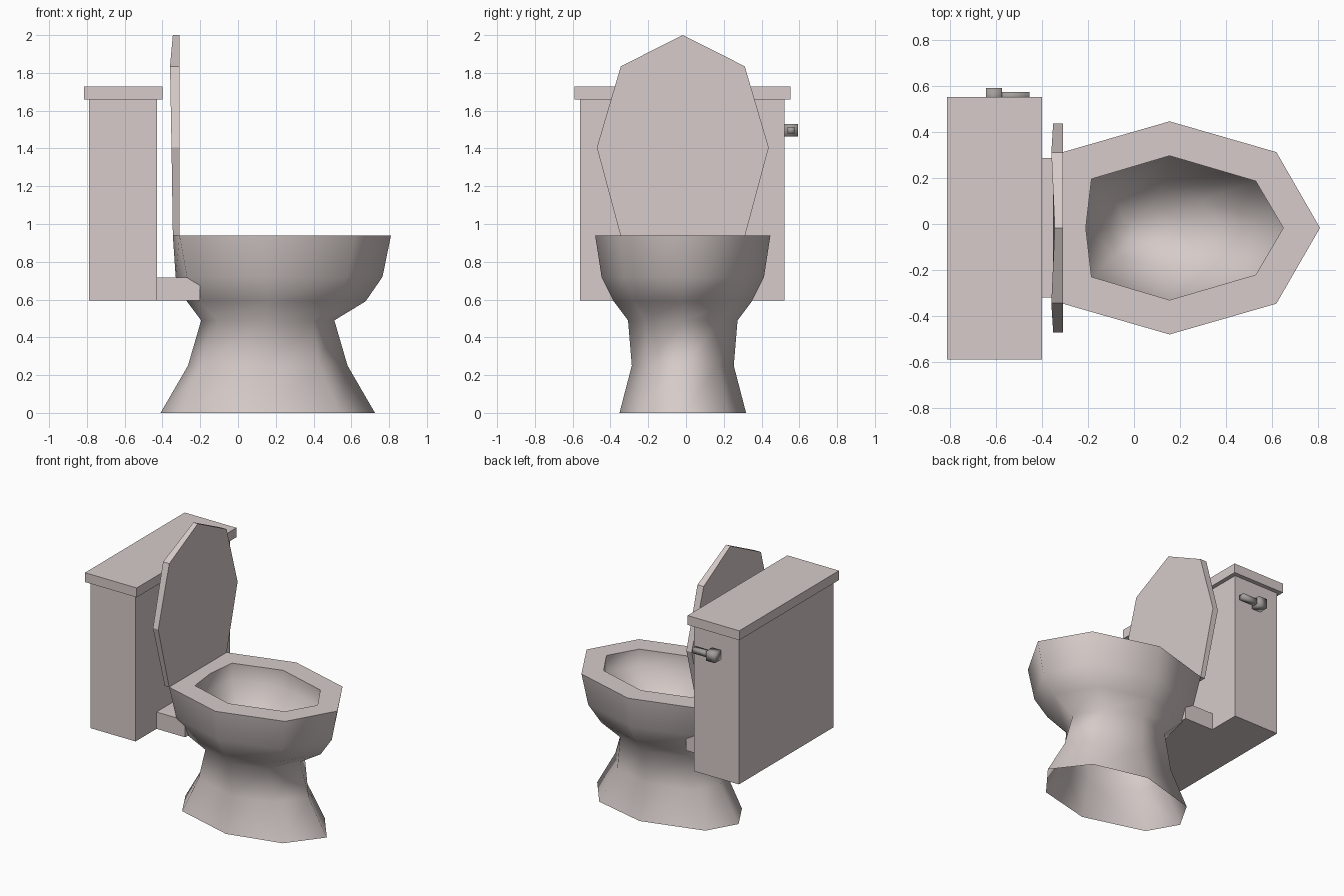
import bpy, bmesh
from mathutils import Vector

if "Cube" in bpy.data.objects:
    bpy.data.objects.remove(bpy.data.objects["Cube"])

YC = -0.017  # symmetry plane of the body


def material(name, rgb):
    m = bpy.data.materials.new(name)
    m.diffuse_color = (*rgb, 1)
    m.use_nodes = True
    m.node_tree.nodes["Principled BSDF"].inputs["Base Color"].default_value = m.diffuse_color
    return m


porcelain = material("warm_porcelain", (0.67, 0.60, 0.585))
metal = material("grey_metal", (0.36, 0.34, 0.33))


def finish(bm, name, mat):
    mesh = bpy.data.meshes.new(name)
    bm.to_mesh(mesh)
    bm.free()
    mesh.materials.append(mat)
    ob = bpy.data.objects.new(name, mesh)
    bpy.context.collection.objects.link(ob)
    return ob


def box(name, lo, hi, mat, smooth=False):
    bm = bmesh.new()
    bmesh.ops.create_cube(bm, size=1)
    lo, hi = Vector(lo), Vector(hi)
    for v in bm.verts:
        v.co = (lo + hi) / 2 + v.co * (hi - lo)
    for f in bm.faces:
        f.smooth = smooth
    return finish(bm, name, mat)


def ring(bm, z, front, x1, y1, x2, y2, x3, y3, back):
    """Eight-sided section, mirrored about the symmetry plane."""
    half = [(x1, y1), (x2, y2), (x3, y3)]
    pts = [(front, 0)] + half + [(back, 0)] + [(x, -y) for x, y in half[::-1]]
    return [bm.verts.new((x, YC + y, z)) for x, y in pts]


# Pedestal, bowl, rim and basin: one lofted skin
sections = [
    (0.00, 0.725, 0.54, 0.24, 0.15, 0.335, -0.29, 0.21, -0.41),
    (0.25, 0.58, 0.43, 0.19, 0.15, 0.27, -0.18, 0.18, -0.265),
    (0.49, 0.51, 0.40, 0.20, 0.15, 0.29, -0.11, 0.20, -0.195),
    (0.59, 0.675, 0.51, 0.26, 0.155, 0.365, -0.21, 0.26, -0.27),
    (0.72, 0.765, 0.58, 0.31, 0.155, 0.43, -0.27, 0.305, -0.33),
    (0.94, 0.81, 0.62, 0.33, 0.155, 0.464, -0.31, 0.33, -0.345),
    (0.94, 0.65, 0.53, 0.204, 0.155, 0.314, -0.185, 0.213, -0.21),
    (0.82, 0.65, 0.53, 0.204, 0.155, 0.314, -0.185, 0.213, -0.21),
    (0.64, 0.38, 0.30, 0.12, 0.12, 0.17, -0.08, 0.12, -0.11),
    (0.56, 0.16, 0.13, 0.05, 0.06, 0.07, -0.01, 0.05, -0.03),
]
bm = bmesh.new()
rings = [ring(bm, *s) for s in sections]
for a, b in zip(rings, rings[1:]):
    for i in range(8):
        j = (i + 1) % 8
        bm.faces.new((a[i], a[j], b[j], b[i]))
bm.faces.new(rings[-1])
for f in bm.faces:
    f.smooth = True
for r in (rings[5], rings[6]):  # crisp rim edges
    for i in range(8):
        bm.edges.get((r[i], r[(i + 1) % 8])).smooth = False
finish(bm, "bowl", porcelain)

# Raised seat cover: flat front, slightly bowed back
half = [(0.33, 0.94, -0.345), (0.455, 1.405, -0.352), (0.328, 1.835, -0.36)]
outline = half + [(0, 2.0, -0.345)] + [(-y, z, x) for y, z, x in half[::-1]]
bm = bmesh.new()
front = [bm.verts.new((-0.31, YC + y, z)) for y, z, x in outline]
back = [bm.verts.new((x, YC + y, z)) for y, z, x in outline]
bm.faces.new(front)
bm.faces.new(back[::-1])
for i in range(7):
    j = (i + 1) % 7
    bm.faces.new((front[j], front[i], back[i], back[j]))
bmesh.ops.recalc_face_normals(bm, faces=bm.faces)
finish(bm, "seat_cover", porcelain)

# Cistern and the shelf that joins it to the bowl
box("tank", (-0.79, -0.56, 0.595), (-0.43, 0.522, 1.66), porcelain)
box("tank_lid", (-0.815, -0.59, 1.66), (-0.40, 0.553, 1.728), porcelain)
box("tank_shelf", (-0.43, -0.32, 0.595), (-0.20, 0.288, 0.717), porcelain)

# Flush handle
box("handle_pivot", (-0.645, 0.52, 1.462), (-0.575, 0.592, 1.53), metal, True)
box("handle_lever", (-0.60, 0.538, 1.478), (-0.455, 0.575, 1.514), metal, True)
